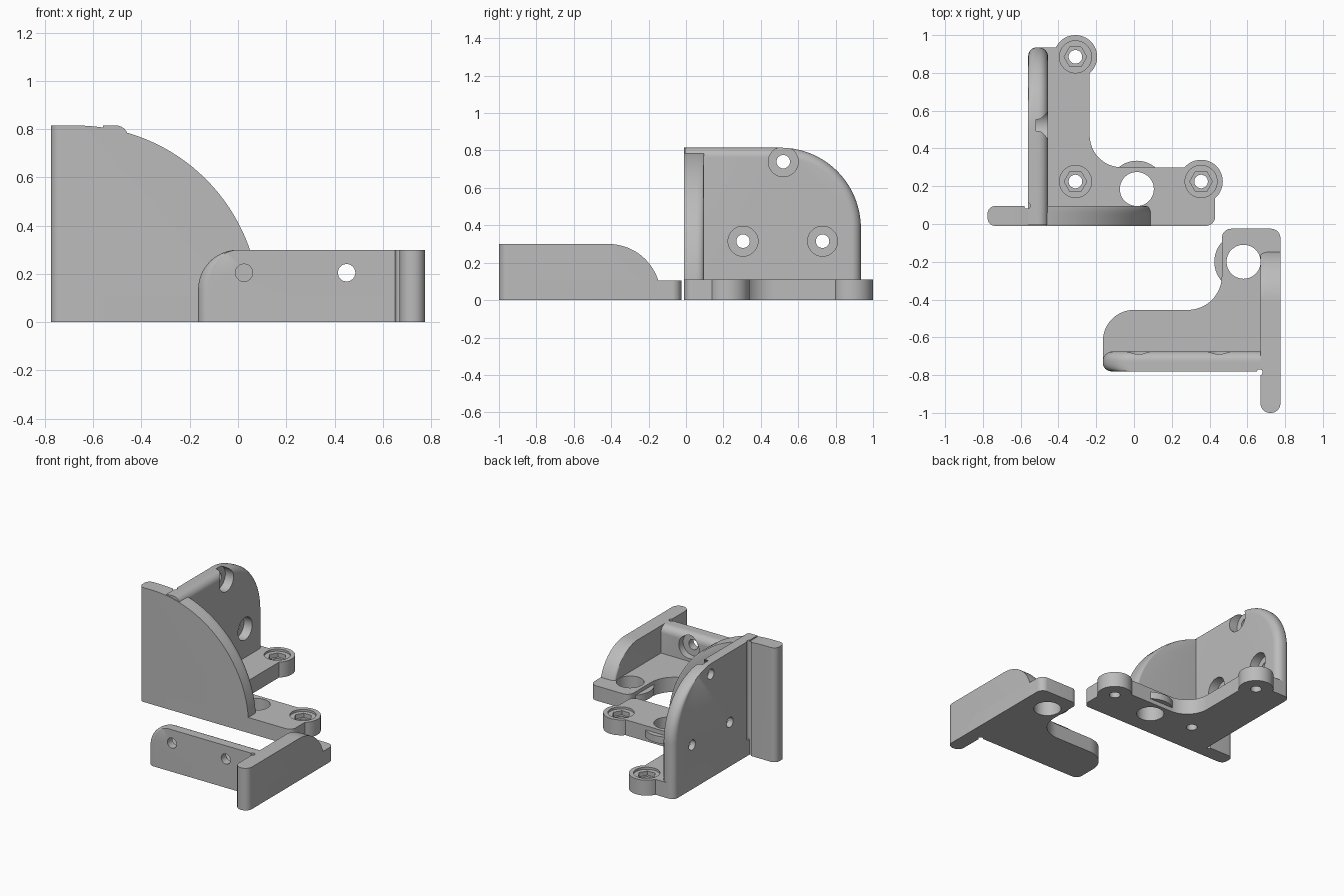
import bpy, bmesh
from math import sin, cos, pi
from mathutils import Vector

cube = bpy.data.objects.get("Cube")
if cube:
    bpy.data.objects.remove(cube, do_unlink=True)

grey = bpy.data.materials.new("plain grey")
grey.use_nodes = True
grey.diffuse_color = (0.5, 0.5, 0.5, 1)
grey.node_tree.nodes["Principled BSDF"].inputs["Base Color"].default_value = (0.5, 0.5, 0.5, 1)


def loft(name, rings):
    """Closed solid through rings with equal point counts."""
    bm = bmesh.new()
    loops = [[bm.verts.new(p) for p in ring] for ring in rings]
    n = len(loops[0])
    for a, b in zip(loops, loops[1:]):
        for i in range(n):
            j = (i + 1) % n
            bm.faces.new((a[i], a[j], b[j], b[i]))
    bm.faces.new(loops[0][::-1])
    bm.faces.new(loops[-1])
    bmesh.ops.recalc_face_normals(bm, faces=bm.faces)
    mesh = bpy.data.meshes.new(name)
    bm.to_mesh(mesh)
    bm.free()
    mesh.materials.append(grey)
    obj = bpy.data.objects.new(name, mesh)
    bpy.context.collection.objects.link(obj)
    return obj


def rod(name, start, end, radius, sides=48):
    """Cylinder between two points."""
    start, end = Vector(start), Vector(end)
    turn = (end - start).to_track_quat('Z', 'Y')
    circle = [turn @ Vector((radius * cos(2 * pi * i / sides), radius * sin(2 * pi * i / sides), 0))
              for i in range(sides)]
    return loft(name, [[p + c for c in circle] for p in (start, end)])


def slab(name, corners, z0, z1):
    """Upright prism whose right-angled corners carry their own fillet radius."""
    pts = [Vector(c[:2]) for c in corners]
    outline = []
    for i, p in enumerate(pts):
        r = corners[i][2]
        if r == 0:
            outline.append(p)
            continue
        u = (pts[i - 1] - p).normalized()
        v = (pts[(i + 1) % len(pts)] - p).normalized()
        c = p + r * (u + v)
        for k in range(13):
            a = k / 12 * pi / 2
            outline.append(c - r * (v * cos(a) + u * sin(a)))
    return loft(name, [[(p.x, p.y, z) for p in outline] for z in (z0, z1)])


def wall(name, origin, along, across, length, height, radius, thick, outer, inner):
    """Upright plate with one big rounded corner.
    outer and inner give the edge rounding as (start, end, top)."""
    origin, along, across = Vector(origin), Vector(along), Vector(across)
    steps = 8

    def ring(depth, inset):
        s, e, t = inset
        pts = [(s, 0), (length - e, 0)]
        for k in range(33):
            a = k / 32 * pi / 2
            pts.append((length - radius + (radius - e) * cos(a),
                        height - radius + (radius - t) * sin(a)))
        pts.append((s, height - t))
        return [origin + along * x + across * depth + Vector((0, 0, z)) for x, z in pts]

    rings = []
    for edge, side in ((outer, 0), (inner, 1)):
        r = max(edge)
        part = []
        for k in range(steps + 1):
            a = k / steps * pi / 2
            depth = r * (1 - cos(a))
            part.append((depth, [q * (1 - sin(a)) for q in edge]))
        if side:
            part = [(thick - d, q) for d, q in reversed(part)]
        rings += [ring(d, q) for d, q in part]
    return loft(name, rings)


def combine(target, tools, operation):
    for tool in tools:
        mod = target.modifiers.new("shape", 'BOOLEAN')
        mod.operation = operation
        mod.solver = 'EXACT'
        mod.object = tool
        bpy.context.view_layer.objects.active = target
        bpy.ops.object.modifier_apply(modifier=mod.name)


def discard(tools):
    for tool in tools:
        bpy.data.objects.remove(tool, do_unlink=True)


BASE = 0.11
HOLE, BORE, CLEAR = 0.036, 0.08, 0.09
THICK = 0.105

# large bracket: base with screw ears
large_base = slab("large_bracket_base", [
    (-0.56, -0.01, 0), (0.43, -0.01, 0.05), (0.43, 0.30, 0.05),
    (-0.235, 0.30, 0.17), (-0.235, 0.935, 0), (-0.56, 0.935, 0.05)], 0, BASE)
ear_spots = [(-0.31, 0.885), (0.355, 0.225)]
ears = [rod("ear", (x, y, 0), (x, y, BASE), 0.115) for x, y in ear_spots]
ears.append(rod("boss", (0.015, 0.185, 0.03), (0.015, 0.185, 0.08), 0.15))
combine(large_base, ears, 'UNION')
cuts = [rod("cut", (0.015, 0.185, -0.1), (0.015, 0.185, 0.3), CLEAR)]
for x, y in ear_spots + [(-0.31, 0.225)]:
    cuts.append(rod("cut", (x, y, BASE - 0.015), (x, y, 0.3), 0.085))
    cuts.append(rod("cut", (x, y, BASE - 0.045), (x, y, 0.3), 0.06, 6))
    cuts.append(rod("cut", (x, y, -0.1), (x, y, 0.3), HOLE))
combine(large_base, cuts, 'DIFFERENCE')
discard(ears + cuts)

# large bracket: side wall with counterbored holes
side_wall = wall("large_bracket_side_wall", (-0.56, -0.005, 0), (0, 1, 0), (1, 0, 0),
                 0.94, 0.815, 0.43, THICK, (0, 0.045, 0), (0, 0.05, 0.05))
cuts = []
for y, z in ((0.305, 0.315), (0.73, 0.315), (0.52, 0.74)):
    cuts.append(rod("cut", (-0.8, y, z), (-0.2, y, z), HOLE))
    cuts.append(rod("cut", (-0.52, y, z), (-0.2, y, z), BORE))
combine(side_wall, cuts, 'DIFFERENCE')
discard(cuts)

# large bracket: quarter-round front fence
front_fence = wall("large_bracket_front_fence", (-0.775, -0.01, 0), (1, 0, 0), (0, 1, 0),
                   0.865, 0.815, 0.76, THICK, (0.04, 0.0, 0), (0.04, 0.025, 0))
groove = rod("cut", (-0.565, 0.097, -0.1), (-0.565, 0.097, 1), 0.016, 24)
for part in (side_wall, front_fence):
    combine(part, [groove], 'DIFFERENCE')
discard([groove])

# small bracket: base
small_base = slab("small_bracket_base", [
    (-0.165, -0.78, 0.05), (0.775, -0.78, 0), (0.775, -0.025, 0.05),
    (0.465, -0.025, 0.05), (0.465, -0.455, 0.18), (-0.165, -0.455, 0.165)], 0, 0.105)
boss = rod("boss", (0.58, -0.2, 0.03), (0.58, -0.2, 0.08), 0.155)
combine(small_base, [boss], 'UNION')
cut = rod("cut", (0.58, -0.2, -0.1), (0.58, -0.2, 0.3), CLEAR)
combine(small_base, [cut], 'DIFFERENCE')
discard([boss, cut])

# small bracket: front wall with counterbored holes
front_wall = wall("small_bracket_front_wall", (0.675, -0.78, 0), (-1, 0, 0), (0, 1, 0),
                  0.84, 0.30, 0.165, THICK, (0, 0.045, 0), (0, 0.05, 0.05))
cuts = []
for x in (0.025, 0.45):
    cuts.append(rod("cut", (x, -1, 0.205), (x, -0.4, 0.205), HOLE))
    cuts.append(rod("cut", (x, -0.725, 0.205), (x, -0.4, 0.205), BORE))
combine(front_wall, cuts, 'DIFFERENCE')
discard(cuts)

# small bracket: side fence
side_fence = wall("small_bracket_side_fence", (0.775, -1, 0), (0, 1, 0), (-1, 0, 0),
                  0.865, 0.30, 0.28, THICK, (0.05, 0, 0), (0.05, 0.02, 0))
groove = rod("cut", (0.665, -0.785, -0.1), (0.665, -0.785, 0.5), 0.016, 24)
for part in (front_wall, side_fence, small_base):
    combine(part, [groove], 'DIFFERENCE')
discard([groove])

# smooth curved faces, keep crisp edges
for obj in (large_base, side_wall, front_fence, small_base, front_wall, side_fence):
    bpy.ops.object.select_all(action='DESELECT')
    obj.select_set(True)
    bpy.context.view_layer.objects.active = obj
    bpy.ops.object.shade_smooth_by_angle(angle=0.5)
